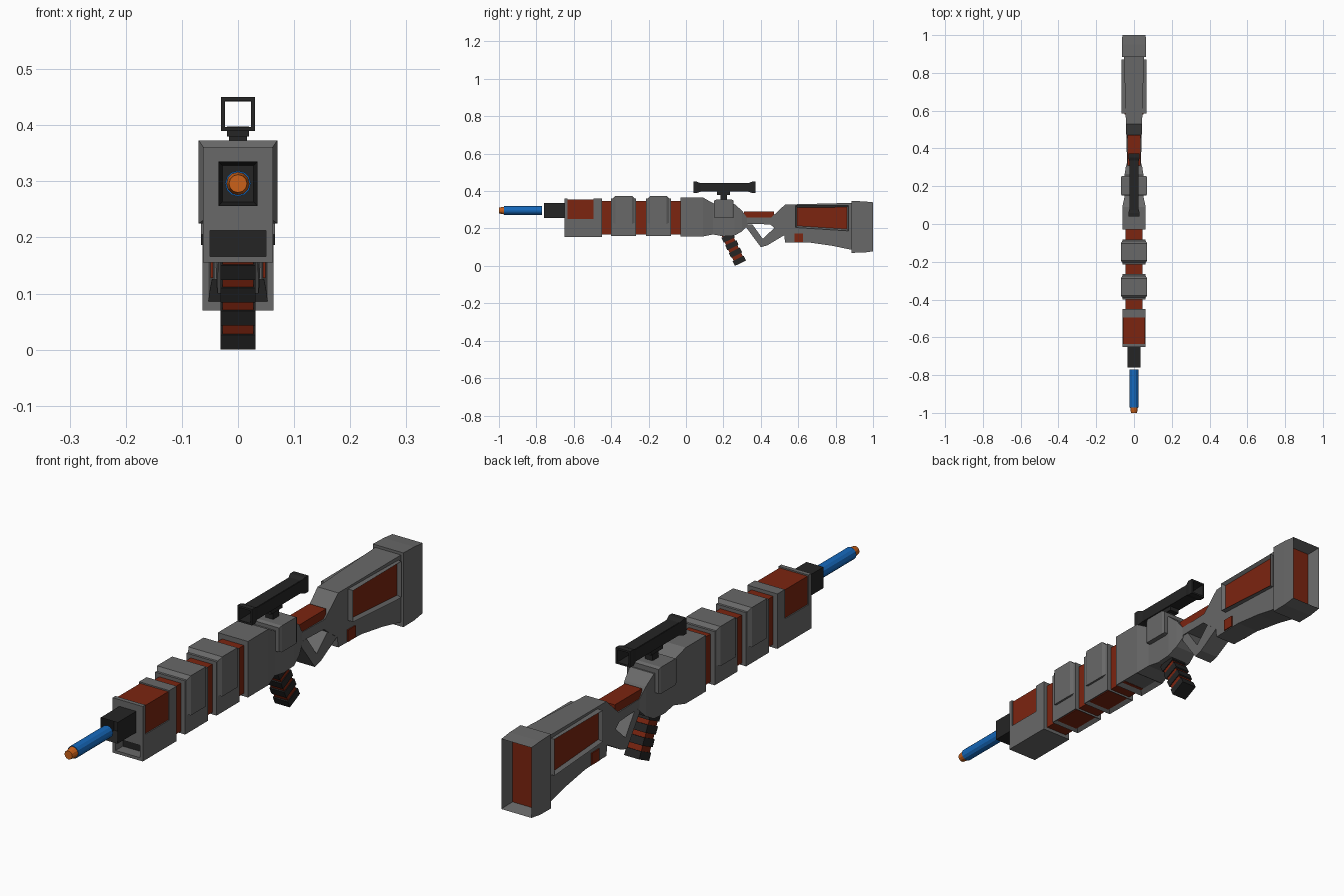
import bpy, bmesh, math
from mathutils import Vector

if "Cube" in bpy.data.objects:
    bpy.data.objects.remove(bpy.data.objects["Cube"])


def material(name, rgb):
    m = bpy.data.materials.new(name)
    m.diffuse_color = (*rgb, 1)
    m.use_nodes = True
    m.node_tree.nodes["Principled BSDF"].inputs["Base Color"].default_value = m.diffuse_color
    return m


GREY = material("grey plastic", (0.14, 0.14, 0.14))
RED = material("rust red", (0.2, 0.018, 0.005))
BLACK = material("black plastic", (0.018, 0.018, 0.018))
BLUE = material("blue foam", (0.008, 0.14, 0.5))
ORANGE = material("orange tip", (0.6, 0.12, 0.01))


def finish(name, bm, mats):
    bmesh.ops.recalc_face_normals(bm, faces=bm.faces[:])
    me = bpy.data.meshes.new(name)
    bm.to_mesh(me)
    bm.free()
    for m in mats:
        me.materials.append(m)
    ob = bpy.data.objects.new(name, me)
    bpy.context.collection.objects.link(ob)
    return ob


def pocket(bm, direction, thickness, depth, mat_index=0):
    """Sink an inset into every face looking along direction."""
    bmesh.ops.recalc_face_normals(bm, faces=bm.faces[:])
    d = Vector(direction)
    faces = [f for f in bm.faces if f.normal.dot(d) > 0.9]
    bmesh.ops.inset_individual(bm, faces=faces, thickness=thickness, depth=0)
    for f in faces:
        f.material_index = mat_index
        for v in f.verts:
            v.co -= d * depth


def loft(name, sections, mats, pockets=(), tube=0):
    """Rectangular sections (y, half width, z low, z high) joined along y."""
    bm = bmesh.new()
    rings = [[bm.verts.new(c) for c in ((-h, y, a), (h, y, a), (h, y, b), (-h, y, b))]
             for y, h, a, b in sections]
    for r, s in zip(rings, rings[1:]):
        for i in range(4):
            j = (i + 1) % 4
            bm.faces.new((r[i], r[j], s[j], s[i]))
    caps = [bm.faces.new(rings[0]), bm.faces.new(rings[-1])]
    if tube:   # open the caps and run a hole through
        bmesh.ops.recalc_face_normals(bm, faces=bm.faces[:])
        bmesh.ops.inset_individual(bm, faces=caps, thickness=tube, depth=0)
        edges = [e for f in caps for e in f.edges]
        bmesh.ops.delete(bm, geom=caps, context='FACES_ONLY')
        bmesh.ops.bridge_loops(bm, edges=edges)
    for p in pockets:
        pocket(bm, *p)
    return finish(name, bm, mats)


def box(name, x0, x1, y0, y1, z0, z1, mat):
    ob = loft(name, [(y0, (x1 - x0) / 2, z0, z1), (y1, (x1 - x0) / 2, z0, z1)], [mat])
    for v in ob.data.vertices:
        v.co.x += (x0 + x1) / 2
    return ob


def prism(name, pts, half, mats, pockets=()):
    """Side profile (y, z) widened to +-half(y)."""
    bm = bmesh.new()
    L = [bm.verts.new((-half(y), y, z)) for y, z in pts]
    R = [bm.verts.new((half(y), y, z)) for y, z in pts]
    bm.faces.new(L)
    bm.faces.new(R[::-1])
    for i in range(len(pts)):
        j = (i + 1) % len(pts)
        bm.faces.new((L[i], L[j], R[j], R[i]))
    for p in pockets:
        pocket(bm, *p)
    return finish(name, bm, mats)


def rod(name, y0, y1, r0, r1, z, mat, n=12):
    bm = bmesh.new()
    bmesh.ops.create_cone(bm, cap_ends=True, segments=n, radius1=r0, radius2=r1, depth=y1 - y0)
    for v in bm.verts:
        x, y, t = v.co
        v.co = (x, (y0 + y1) / 2 + t, z + y)
    return finish(name, bm, [mat])


# Foam dart and muzzle
rod("dart_body", -0.972, -0.77, 0.023, 0.023, 0.296, BLUE)
rod("dart_tip", -1.0, -0.968, 0.016, 0.021, 0.296, ORANGE)
loft("muzzle", [(-0.76, 0.035, 0.256, 0.335), (-0.63, 0.035, 0.256, 0.335)], [BLACK],
     [((0, -1, 0), 0.01, 0.07)])

# Front housing: lip, open slot, red saddle and rear rib
box("housing_lip", -0.062, 0.062, -0.65, -0.634, 0.212, 0.36, GREY)
box("housing_base", -0.062, 0.062, -0.60, -0.45, 0.155, 0.25, GREY)
box("housing_shelf", -0.062, 0.062, -0.64, -0.60, 0.212, 0.25, GREY)
box("slot_floor", -0.062, 0.062, -0.65, -0.60, 0.155, 0.166, GREY)
for side, x in (("left", -0.056), ("right", 0.056)):
    box("slot_wall_" + side, x - 0.006, x + 0.006, -0.65, -0.60, 0.166, 0.212, GREY)
box("slot_back", -0.05, 0.05, -0.608, -0.599, 0.166, 0.212, BLACK)
box("housing_saddle", -0.058, 0.058, -0.636, -0.492, 0.24, 0.355, RED)
box("housing_rib", -0.062, 0.062, -0.494, -0.45, 0.25, 0.36, GREY)

# Red core with two armoured collars
box("barrel_core", -0.045, 0.045, -0.46, 0.0, 0.168, 0.347, RED)
for i, c in enumerate((-0.333, -0.148)):
    loft(f"collar_{i + 1}", [(c - 0.067, 0.062, 0.16, 0.36), (c + 0.067, 0.062, 0.16, 0.36)],
         [GREY], [((0, 0, -1), 0.025, 0.012)])
    loft(f"collar_plate_{i + 1}", [(c - 0.06, 0.06, 0.232, 0.358), (c - 0.045, 0.07, 0.225, 0.373),
                                   (c + 0.045, 0.07, 0.225, 0.373), (c + 0.06, 0.06, 0.232, 0.358)], [GREY])

# Receiver
loft("receiver_front", [(-0.03, 0.062, 0.157, 0.366), (0.09, 0.062, 0.157, 0.366)], [GREY],
     [((0, 0, -1), 0.025, 0.012)])
loft("receiver_rear", [(0.09, 0.062, 0.157, 0.366), (0.145, 0.05, 0.168, 0.335), (0.2, 0.05, 0.158, 0.332),
                       (0.26, 0.05, 0.162, 0.33), (0.3, 0.044, 0.185, 0.295), (0.328, 0.036, 0.215, 0.255)], [GREY])
loft("receiver_side_plate", [(0.15, 0.065, 0.258, 0.348), (0.16, 0.069, 0.255, 0.354),
                             (0.245, 0.069, 0.255, 0.354), (0.255, 0.065, 0.258, 0.348)], [GREY])

# Scope and mount
loft("scope_tube", [(0.04, 0.03, 0.39, 0.45), (0.058, 0.03, 0.39, 0.45), (0.078, 0.025, 0.397, 0.442),
                    (0.332, 0.025, 0.397, 0.442), (0.352, 0.03, 0.39, 0.45), (0.372, 0.03, 0.39, 0.45)],
     [BLACK], tube=0.0095)
box("scope_mount_top", -0.02, 0.02, 0.165, 0.235, 0.38, 0.398, BLACK)
box("scope_mount_stem", -0.016, 0.016, 0.184, 0.22, 0.33, 0.382, BLACK)

# Raked grip: red core with black ribs
def grip_quad(t0, t1, w0, w1):
    return [(0.19 + 0.43 * t + 0.9 * w, 0.15 - 0.9 * t + 0.43 * w)
            for t, w in ((t0, w0), (t0, w1), (t1, w1), (t1, w0))]

prism("grip_core", grip_quad(-0.02, 0.15, 0.005, 0.06), lambda y: 0.028, [RED])
for i, t in enumerate((0.0, 0.045, 0.09, 0.138)):
    prism(f"grip_rib_{i + 1}", grip_quad(t, t + 0.0285, 0.0, 0.066), lambda y: 0.031, [BLACK])

# Stock with thin neck, guard and red neck block
def stock_half(y):
    return 0.036 + (y - 0.3) * 0.029

prism("stock_body", [(0.3, 0.258), (0.455, 0.258), (0.53, 0.328), (0.89, 0.337), (0.89, 0.085),
                     (0.78, 0.108), (0.66, 0.125), (0.53, 0.125), (0.525, 0.165), (0.47, 0.205),
                     (0.45, 0.222), (0.3, 0.225)], stock_half, [GREY])
prism("finger_guard", [(0.31, 0.222), (0.4, 0.1), (0.435, 0.11), (0.527, 0.165), (0.48, 0.21),
                       (0.41, 0.145), (0.355, 0.222)], lambda y: stock_half(y) - 0.002, [GREY])
box("neck_block", -0.035, 0.035, 0.31, 0.47, 0.25, 0.29, RED)
box("stock_latch", -0.049, 0.049, 0.58, 0.625, 0.128, 0.172, RED)

# Framed red side panels on the stock
prism("stock_panel_frame", [(0.585, 0.322), (0.87, 0.323), (0.87, 0.187), (0.585, 0.205)],
      lambda y: 0.066, [GREY, RED],
      [((1, 0, 0), 0.013, 0.012, 1), ((-1, 0, 0), 0.013, 0.012, 1)])

# Butt with hollow red-backed end
loft("butt", [(0.885, 0.063, 0.07, 0.347), (0.95, 0.063, 0.071, 0.345), (1.0, 0.062, 0.078, 0.34)],
     [GREY, RED], [((0, 1, 0), 0.015, 0.05, 1)])
